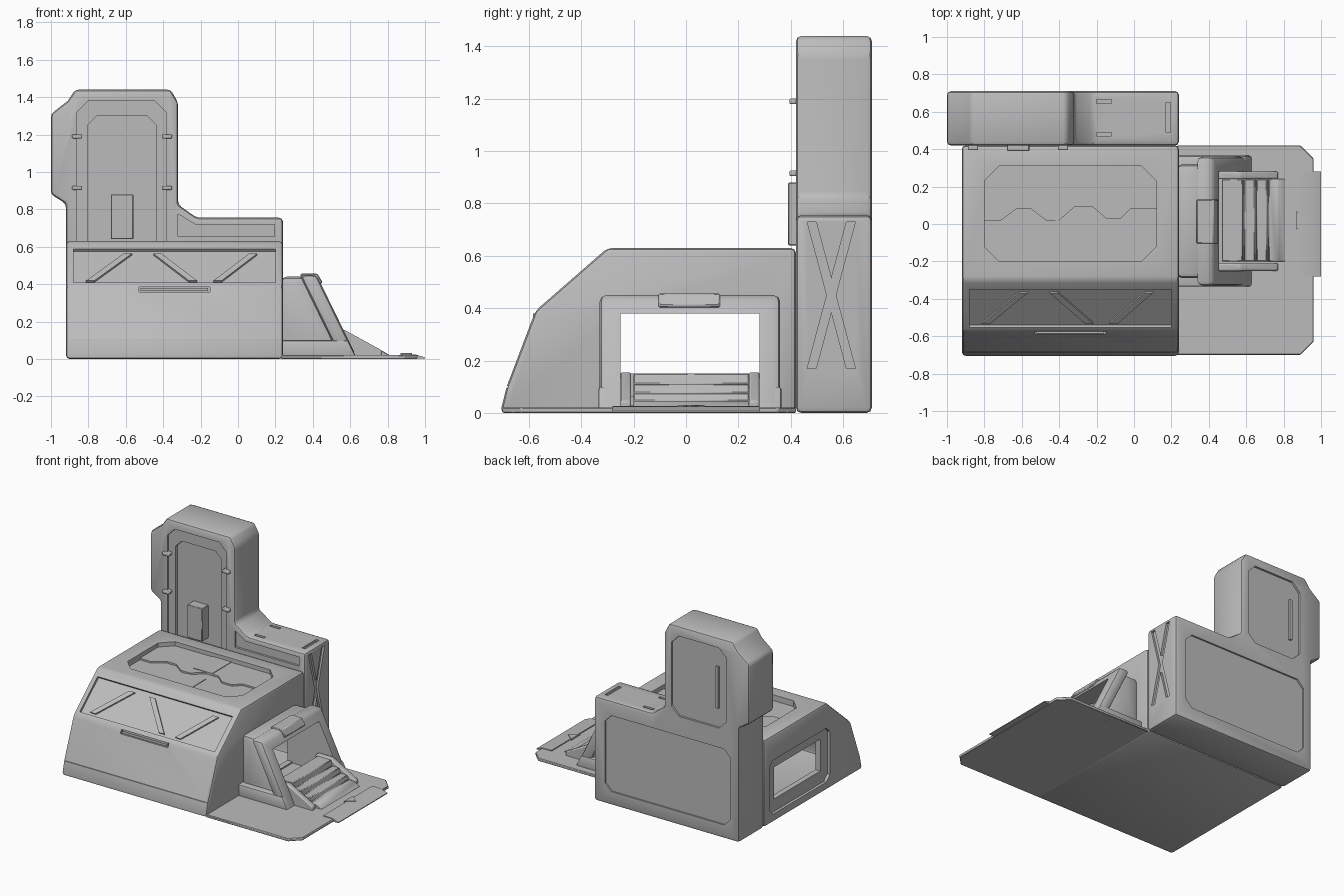
import bpy, bmesh, math
from mathutils import Vector as V

grey = bpy.data.materials.new("plain grey")
grey.diffuse_color = (0.5, 0.5, 0.5, 1)

# Working planes: origin, horizontal axis, vertical axis (normal = u x v)
FRONT = (V((0, 0, 0)), V((1, 0, 0)), V((0, 0, 1)))   # normal -y
SIDE = (V((0, 0, 0)), V((0, 1, 0)), V((0, 0, 1)))    # normal +x
TOP = (V((0, 0, 0)), V((1, 0, 0)), V((0, 1, 0)))     # normal +z
SLOPE = (V((0, -0.575, 0.39)), V((1, 0, 0)), V((0, 0.275, 0.24)).normalized())


def prism(name, pts, plane, d0, d1, bevel=0.0, segs=2):
    """Extrude a flat outline along its plane normal from d0 to d1."""
    o, u, v = plane
    n = u.cross(v)
    bm = bmesh.new()
    rings = [[bm.verts.new(o + u * p + v * q + n * d) for p, q in pts] for d in (d0, d1)]
    bm.faces.new(rings[0])
    bm.faces.new(rings[1])
    for i in range(len(pts)):
        j = (i + 1) % len(pts)
        bm.faces.new((rings[0][i], rings[0][j], rings[1][j], rings[1][i]))
    bmesh.ops.recalc_face_normals(bm, faces=bm.faces)
    me = bpy.data.meshes.new(name)
    bm.to_mesh(me)
    bm.free()
    me.materials.append(grey)
    ob = bpy.data.objects.new(name, me)
    bpy.context.collection.objects.link(ob)
    if bevel:
        m = ob.modifiers.new("bevel", "BEVEL")
        m.width, m.segments = bevel, segs
        m.limit_method, m.angle_limit = "ANGLE", math.radians(22)
    return ob


def rect(x0, x1, y0, y1, c=0.0, top_only=False):
    """Rectangle outline with chamfered corners."""
    if not c:
        return [(x0, y0), (x1, y0), (x1, y1), (x0, y1)]
    low = [(x0, y0), (x1, y0)] if top_only else [(x0, y0 + c), (x0 + c, y0), (x1 - c, y0), (x1, y0 + c)]
    return low + [(x1, y1 - c), (x1 - c, y1), (x0 + c, y1), (x0, y1 - c)]


def bar(x0, y0, x1, y1, w):
    """Diagonal strip with level ends."""
    return [(x0 - w, y0), (x0 + w, y0), (x1 + w, y1), (x1 - w, y1)]


def cut(ob, pts, plane, d0, d1):
    """Cut a prism out of ob and bake the result."""
    tool = prism("cutter", pts, plane, d0, d1)
    m = ob.modifiers.new("cut", "BOOLEAN")
    m.operation, m.solver, m.object = "DIFFERENCE", "EXACT", tool
    dg = bpy.context.evaluated_depsgraph_get()
    me = bpy.data.meshes.new_from_object(ob.evaluated_get(dg))
    ob.modifiers.clear()
    ob.data = me
    bpy.data.objects.remove(tool)


def remove_faces(ob, rule):
    bm = bmesh.new()
    bm.from_mesh(ob.data)
    bmesh.ops.delete(bm, geom=[f for f in bm.faces if rule(f.calc_center_median())], context="FACES")
    bm.to_mesh(ob.data)
    bm.free()


# Main hall: sloped shell with open doorways left and right
hall = prism("hall", [(-0.71, 0), (-0.685, 0.1), (-0.575, 0.39), (-0.30, 0.63), (0.42, 0.63), (0.42, 0)],
             SIDE, -0.92, 0.24, 0.02)
cut(hall, rect(-0.80, 0.12, -0.20, 0.31, 0.08), TOP, 0.575, 0.7)
cut(hall, rect(-0.88, 0.20, 0.03, 0.30), SLOPE, -0.018, 0.1)
cut(hall, rect(-0.53, -0.15, 0.357, 0.385), FRONT, 0.565, 0.7)
cut(hall, rect(-1, 1, 0.097, 0.103), FRONT, 0.68, 0.8)
cut(hall, rect(-0.33, 0.36, 0.06, 0.45, 0.04), SIDE, -1, -0.90)
cut(hall, rect(-0.25, 0.28, 0.15, 0.38), SIDE, -1, -0.86)
cut(hall, rect(-0.25, 0.28, 0.03, 0.38), SIDE, 0.20, 0.4)
remove_faces(hall, lambda c: -0.25 < c.y < 0.28 and 0.03 < c.z < 0.38
             and (abs(c.x + 0.86) < 0.001 or abs(c.x - 0.20) < 0.001))

# Braces in the sloped front panel, and the slim handle below
for i, (x0, x1) in enumerate([(-0.79, -0.59), (-0.24, -0.43), (-0.11, 0.08)]):
    prism(f"front_brace_{i}", bar(x0, 0.05, x1, 0.27, 0.022), SLOPE, -0.025, -0.006)
prism("front_handle", rect(-0.52, -0.16, 0.362, 0.38), FRONT, 0.55, 0.585)

# Roof hatch: two interlocking door leaves in the pit
zig = [(-0.80, 0.02), (-0.71, 0.02), (-0.63, 0.08), (-0.55, 0.08), (-0.47, 0.02), (-0.40, 0.02),
       (-0.32, 0.09), (-0.22, 0.09), (-0.15, 0.03), (-0.07, 0.03), (-0.02, 0.08), (0.12, 0.08)]
prism("hatch_rear_leaf", zig + [(0.12, 0.23), (0.04, 0.31), (-0.72, 0.31), (-0.80, 0.23)], TOP, 0.57, 0.60)
prism("hatch_front_leaf", zig[::-1] + [(-0.80, -0.12), (-0.72, -0.20), (0.04, -0.20), (0.12, -0.12)],
      TOP, 0.57, 0.588)
for n, y0, y1, z in (("rear", 0.09, 0.31, 0.604), ("front", -0.20, 0.02, 0.592)):
    prism(f"hatch_{n}_plate", rect(-0.42, -0.27, y0, y1), TOP, 0.57, z)

# Rear block and tower in one outline
tower = prism("tower", [(-0.92, 0), (0.24, 0), (0.24, 0.755), (-0.22, 0.755), (-0.32, 0.825), (-0.32, 1.37),
                        (-0.36, 1.44), (-0.87, 1.44), (-0.91, 1.38), (-1, 1.31), (-1, 0.88), (-0.92, 0.83)],
              FRONT, -0.71, -0.42, 0.02)
cut(tower, rect(-0.86, -0.385, 0.60, 1.38, 0.06, True), FRONT, -0.435, -0.3)
cut(tower, rect(-0.805, -0.435, 0.60, 1.30, 0.05, True), FRONT, -0.46, -0.3)
cut(tower, [(-0.32, 0.655), (0.195, 0.655), (0.195, 0.72), (-0.23, 0.72), (-0.32, 0.775)], FRONT, -0.435, -0.3)
cut(tower, rect(-0.85, 0.15, 0.10, 0.65, 0.05), FRONT, -0.8, -0.698)
cut(tower, rect(-0.82, -0.38, 0.79, 1.37, 0.06), FRONT, -0.8, -0.695)
for y0, y1 in ((0.48, 0.63), (0.63, 0.48)):
    cut(tower, bar(y0, 0.17, y1, 0.73, 0.017), SIDE, 0.225, 0.3)
for r in ((-0.20, -0.12, 0.645, 0.665), (-0.20, -0.12, 0.47, 0.49), (0.17, 0.195, 0.49, 0.65)):
    cut(tower, rect(*r), TOP, 0.74, 0.8)
prism("tower_back_handle", rect(-0.755, -0.735, 0.93, 1.23), FRONT, -0.71, -0.69)
prism("tower_lock_box", rect(-0.68, -0.56, 0.64, 0.88), FRONT, -0.47, -0.39, 0.004, 1)
for x in (-0.86, -0.38):
    for z in (0.915, 1.19):
        prism("tower_clip", rect(x - 0.027, x + 0.027, z - 0.011, z + 0.011), FRONT, -0.45, -0.395, 0.006)

# Entrance porch: inner housing, slanted frame, base, all pierced by the doorway
parts = [
    ("porch_housing", [(0.23, 0), (0.23, 0.44), (0.36, 0.44), (0.53, 0.08), (0.53, 0)], -0.32, 0.29, 0.03),
    ("porch_frame", [(0.33, 0.45), (0.42, 0.45), (0.63, 0.02), (0.54, 0.02)], -0.36, 0.33, 0.025),
    ("porch_base", [(0.23, 0.005), (0.23, 0.1), (0.588, 0.1), (0.635, 0.005)], -0.365, 0.335, 0.012)]
for name, pts, d0, d1, b in parts:
    ob = prism(name, pts, FRONT, d0, d1, b)
    cut(ob, rect(-0.25, 0.28, -0.1, 0.38), SIDE, 0.1, 0.8)
    remove_faces(ob, lambda c: c.x < 0.231)
prism("porch_lamp", [(0.335, 0.40), (0.335, 0.456), (0.425, 0.456), (0.452, 0.41), (0.44, 0.40)],
      FRONT, -0.13, 0.105, 0.005, 1)

# Stairs with side rails
prism("stairs", [(0.47, 0.01), (0.47, 0.15), (0.58, 0.15), (0.59, 0.11), (0.645, 0.11), (0.655, 0.075),
                 (0.71, 0.075), (0.72, 0.045), (0.77, 0.045), (0.81, 0.02), (0.81, 0.01)],
      FRONT, -0.24, 0.20, 0.004, 1)
for y in (-0.25, 0.24):
    prism("stair_rail", [(0.45, 0.01), (0.45, 0.155), (0.57, 0.155), (0.77, 0.045), (0.77, 0.01)],
          FRONT, -y - 0.04, -y, 0.008)

# Ground apron with a tapered lip and an arrow mark
prism("apron", [(0.23, -0.70), (0.89, -0.70), (0.96, -0.63), (0.96, 0.35), (0.89, 0.42), (0.23, 0.42)],
      TOP, 0, 0.02, 0.004, 1)
prism("apron_lip", [(0.88, 0.002), (0.88, 0.027), (0.95, 0.024), (1.0, 0.008), (1.0, 0.002)], FRONT, -0.28, 0.28)
prism("apron_arrow", [(0.87, -0.03), (0.93, 0.02), (0.87, 0.07)], TOP, 0.02, 0.031)

# Soft shading with crisp edges on everything
for ob in bpy.context.scene.objects:
    ob.select_set(True)
    bpy.context.view_layer.objects.active = ob
bpy.ops.object.shade_smooth_by_angle(angle=math.radians(35))
